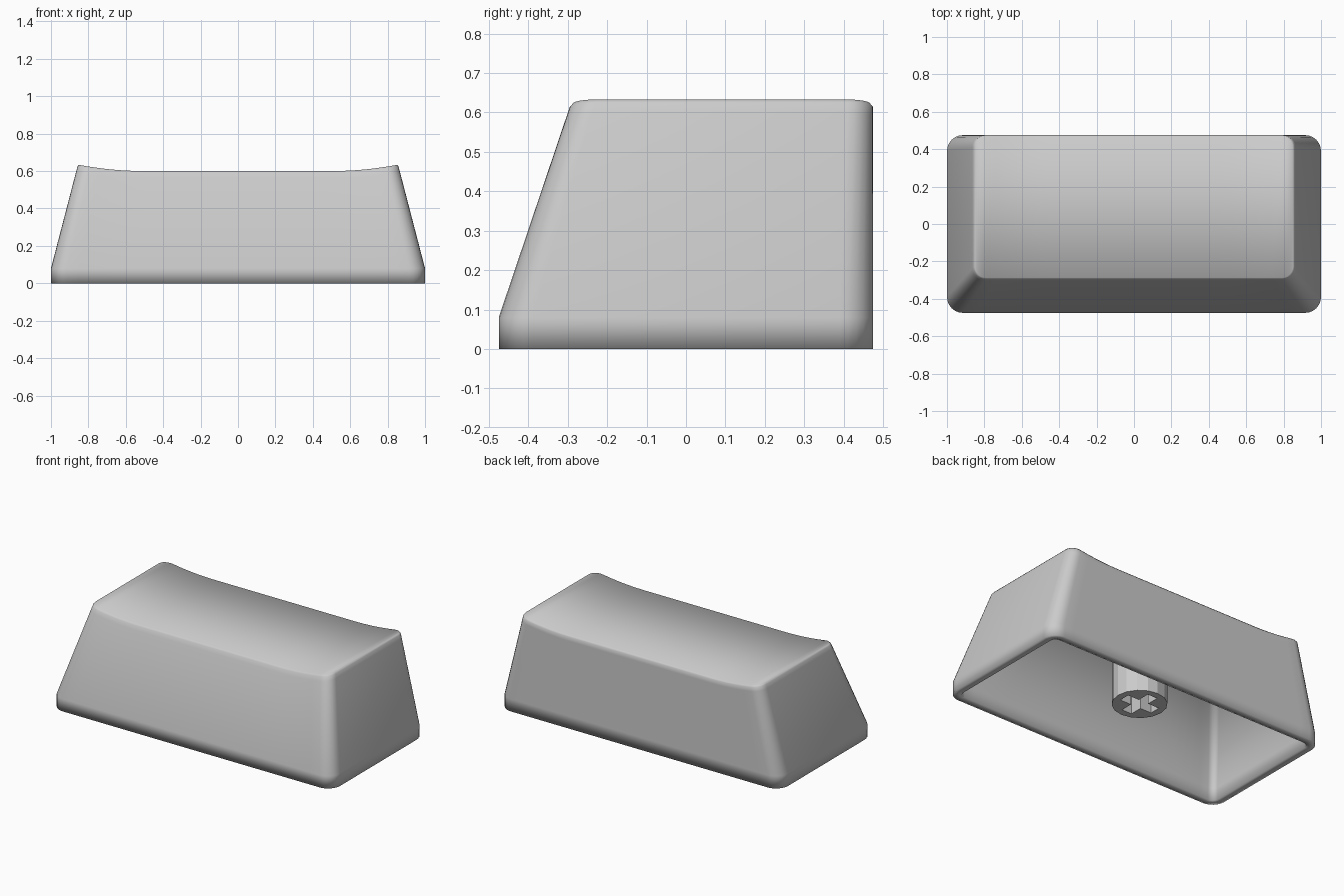
import bpy, bmesh, math

if "Cube" in bpy.data.objects:
    bpy.data.objects.remove(bpy.data.objects["Cube"])


def dish(x):
    # flat middle, curling up towards both ends
    t = max(0.0, (abs(x) - 0.5) / 0.355)
    return 0.6 + 0.034 * t * t


def chain(hx, r, arc=6, straight=28):
    # (x, setback) pairs along one long edge, rounded at both ends
    left = []
    for i in range(arc + 1):
        a = math.pi / 2 * i / arc
        left.append((-hx + r - r * math.cos(a), r - r * math.sin(a)))
    w = hx - r
    mid = [(-w + 2 * w * i / straight, 0.0) for i in range(1, straight)]
    return left + mid + [(-x, s) for x, s in reversed(left)]


def ring(bm, hx, y0, y1, r, z):
    # rounded rectangle; z is a number or a function of x
    height = z if callable(z) else (lambda x: z)
    pts = chain(hx, r)
    front = [bm.verts.new((x, y0 + s, height(x))) for x, s in pts]
    back = [bm.verts.new((x, y1 - s, height(x))) for x, s in pts]
    return front, back


def bridge(bm, a, b):
    la, lb = a[0] + a[1][::-1], b[0] + b[1][::-1]
    n = len(la)
    for i in range(n):
        j = (i + 1) % n
        bm.faces.new((la[i], la[j], lb[j], lb[i]))


def cap(bm, rg):
    f, b = rg
    for i in range(len(f) - 1):
        bm.faces.new((f[i], f[i + 1], b[i + 1], b[i]))


def finish(bm, name):
    bmesh.ops.recalc_face_normals(bm, faces=bm.faces[:])
    mesh = bpy.data.meshes.new(name)
    bm.to_mesh(mesh)
    bm.free()
    ob = bpy.data.objects.new(name, mesh)
    bpy.context.collection.objects.link(ob)
    return ob


# hollow key shell: inner ceiling, inner wall, rim, outer wall, dished top
bm = bmesh.new()
rings = [
    ring(bm, 0.80, -0.235, 0.425, 0.04, lambda x: dish(x) - 0.05),
    ring(bm, 0.95, -0.425, 0.425, 0.04, 0.08),
    ring(bm, 0.95, -0.425, 0.425, 0.04, 0.0),
    ring(bm, 1.0, -0.475, 0.475, 0.085, 0.0),
    ring(bm, 1.0, -0.475, 0.475, 0.085, 0.08),
    ring(bm, 0.865, -0.304, 0.475, 0.066, lambda x: dish(x) - 0.037),
    ring(bm, 0.858, -0.295, 0.475, 0.065, lambda x: dish(x) - 0.01),
    ring(bm, 0.85, -0.287, 0.467, 0.06, dish),
]
for a, b in zip(rings, rings[1:]):
    bridge(bm, a, b)
cap(bm, rings[0])
cap(bm, rings[-1])
shell = finish(bm, "key_shell")
shell.data.shade_smooth()

# stem with a cross-shaped socket running up from its lower end
STEM_R, Z0, SOCKET, Z1 = 0.16, 0.105, 0.40, 0.56
ARM, HALF = 0.115, 0.035
bm = bmesh.new()
bmesh.ops.create_cone(bm, cap_ends=True, segments=16, radius1=STEM_R,
                      radius2=STEM_R, depth=Z1 - Z0)
bmesh.ops.translate(bm, verts=bm.verts[:], vec=(0, 0, (Z0 + Z1) / 2))
stem = finish(bm, "switch_stem")

bm = bmesh.new()
quarter = [(ARM, -HALF), (ARM, HALF), (HALF, HALF)]
outline = []
for k in range(4):
    c, s = round(math.cos(k * math.pi / 2)), round(math.sin(k * math.pi / 2))
    outline += [(x * c - y * s, x * s + y * c) for x, y in quarter]
face = bm.faces.new([bm.verts.new((x, y, 0.0)) for x, y in outline])
up = bmesh.ops.extrude_face_region(bm, geom=[face])
bmesh.ops.translate(bm, vec=(0, 0, SOCKET),
                    verts=[g for g in up["geom"] if isinstance(g, bmesh.types.BMVert)])
cutter = finish(bm, "socket_cutter")
cutter.hide_render = True

# cut the socket, discard the cutter and seat the stem
mod = stem.modifiers.new("socket", 'BOOLEAN')
mod.operation = 'DIFFERENCE'
mod.solver = 'EXACT'
mod.object = cutter
bpy.context.view_layer.objects.active = stem
stem.select_set(True)
bpy.ops.object.modifier_apply(modifier=mod.name)
bpy.data.objects.remove(cutter)
stem.location = (-0.025, 0.02, 0)
